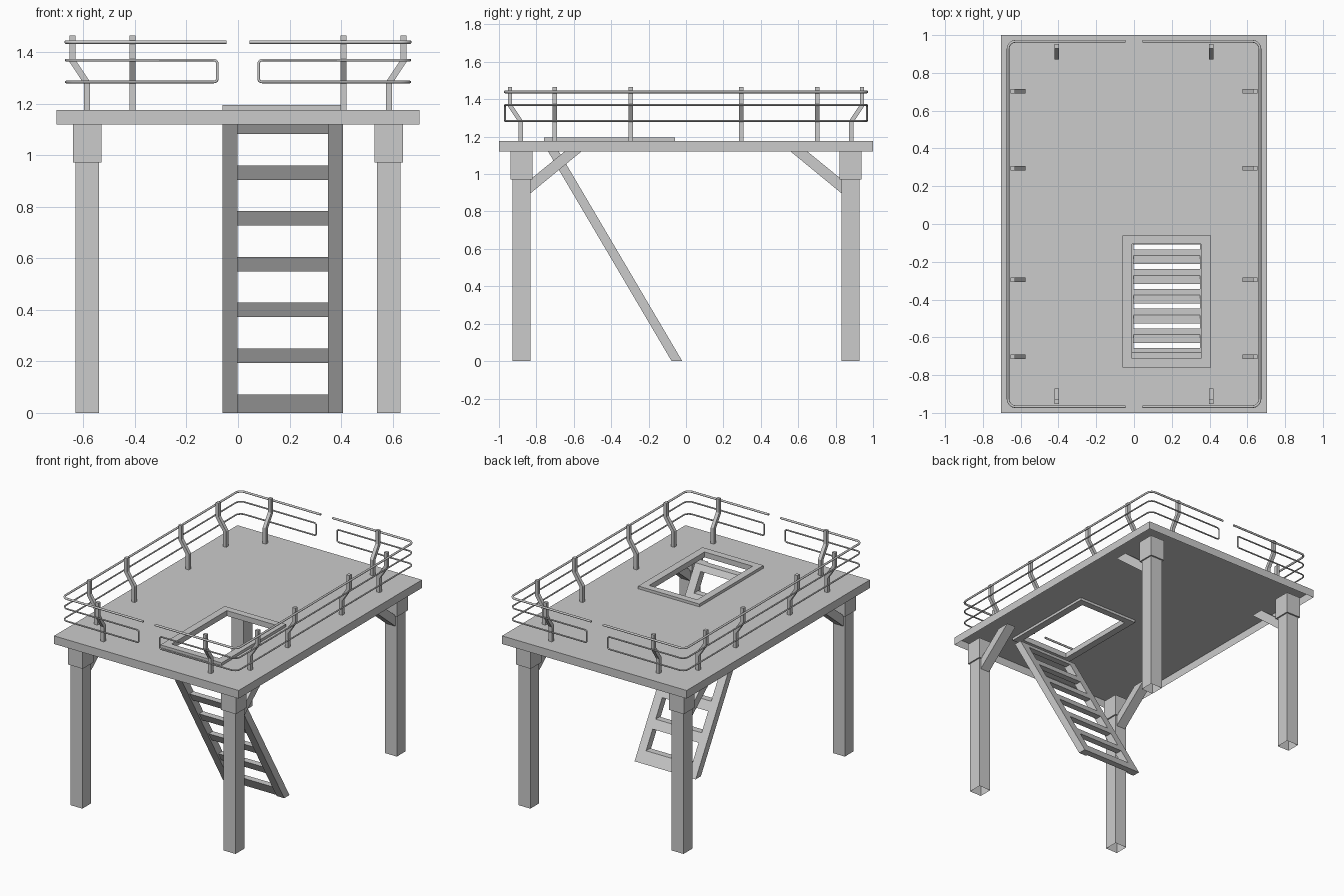
import bpy, bmesh, math
from mathutils import Vector

if "Cube" in bpy.data.objects:
    bpy.data.objects.remove(bpy.data.objects["Cube"])


def add_mesh(name, verts, faces):
    bm = bmesh.new()
    vs = [bm.verts.new(v) for v in verts]
    for f in faces:
        bm.faces.new([vs[i] for i in f])
    bmesh.ops.recalc_face_normals(bm, faces=bm.faces)
    me = bpy.data.meshes.new(name)
    bm.to_mesh(me)
    bm.free()
    ob = bpy.data.objects.new(name, me)
    bpy.context.collection.objects.link(ob)
    return ob


def prism(name, profile, lo, hi, place, cap_start=True):
    """Extrude a 2D profile from lo to hi; place(u, v, w) gives the 3D point."""
    n = len(profile)
    verts = [place(u, v, w) for w in (lo, hi) for u, v in profile]
    faces = [(i, (i + 1) % n, n + (i + 1) % n, n + i) for i in range(n)]
    faces.append(tuple(range(n, 2 * n)))
    if cap_start:
        faces.append(tuple(range(n)))
    return add_mesh(name, verts, faces)


def rect(x0, x1, y0, y1):
    return [(x0, y0), (x1, y0), (x1, y1), (x0, y1)]


def ring(name, outer, inner, z0, z1, shell=False):
    """Slab with a rectangular opening; a shell has only its top and outer walls."""
    verts = [(x, y, z) for z in (z0, z1) for loop in (outer, inner) for x, y in loop]
    faces = []
    for i in range(4):
        j = (i + 1) % 4
        faces += [(8 + i, 8 + j, 12 + j, 12 + i), (i, j, 8 + j, 8 + i)]
        if not shell:
            faces += [(i, j, 4 + j, 4 + i), (4 + i, 4 + j, 12 + j, 12 + i)]
    ob = add_mesh(name, verts, faces)
    if shell:   # drop the unused lower loop of the opening
        bm = bmesh.new()
        bm.from_mesh(ob.data)
        bmesh.ops.delete(bm, geom=[v for v in bm.verts if not v.link_faces], context='VERTS')
        bm.to_mesh(ob.data)
        bm.free()
    return ob


def rounded(points, radii, closed):
    """Replace the right-angle corners of a path by arcs."""
    pts = [Vector(p) for p in points]
    out = []
    for i, p in enumerate(pts):
        if not closed and i in (0, len(pts) - 1):
            out.append(p)
            continue
        r = radii[i]
        a = (pts[i - 1] - p).normalized() * r
        b = (pts[(i + 1) % len(pts)] - p).normalized() * r
        for k in range(6):
            t = math.pi / 2 * k / 5
            out.append(p + a + b - b * math.cos(t) - a * math.sin(t))
    return out


def tube(name, pts, closed, radius):
    cu = bpy.data.curves.new(name, 'CURVE')
    cu.dimensions = '3D'
    cu.bevel_depth = radius
    cu.bevel_resolution = 4
    cu.use_fill_caps = True
    sp = cu.splines.new('POLY')
    sp.points.add(len(pts) - 1)
    for q, p in zip(sp.points, pts):
        q.co = (*p, 1)
    sp.use_cyclic_u = closed
    ob = bpy.data.objects.new(name, cu)
    bpy.context.collection.objects.link(ob)
    bpy.ops.object.select_all(action='DESELECT')
    ob.select_set(True)
    bpy.context.view_layer.objects.active = ob
    bpy.ops.object.convert(target='MESH')
    bpy.ops.object.shade_smooth_by_angle(angle=math.radians(40))


flat = lambda u, v, w: (u, v, w)
side = lambda u, v, w: (w, u, v)   # profile in y-z, extruded along x

# platform (open underneath) and hatch frame
hatch = rect(-0.01, 0.356, -0.711, -0.107)
ring("platform", rect(-0.705, 0.705, -1, 1), hatch, 1.12, 1.176, shell=True)
ring("hatch_frame", rect(-0.06, 0.407, -0.76, -0.06), hatch, 1.158, 1.195)

# legs (open at the foot), leg collars and diagonal braces
for sx in (-1, 1):
    for sy in (-1, 1):
        x, y = sx * 0.585, sy * 0.88
        prism("leg", rect(x - 0.046, x + 0.046, y - 0.048, y + 0.048), 0, 1.0, flat, False)
        prism("leg_collar", rect(x - 0.056, x + 0.056, y - 0.059, y + 0.059), 0.972, 1.12, flat)
        brace = [(0.834, 0.895), (0.56, 1.12), (0.65, 1.12), (0.834, 0.97)]
        prism("leg_brace", [(sy * u, v) for u, v in brace], x - 0.035, x + 0.035, side)


# sloping ladder: stiles and rungs follow the same slant
def slant(z0, z1, depth):
    f = lambda z: -0.02 - 0.66 * z / 1.12
    return [(f(z0), z0), (f(z1), z1), (f(z1) - depth, z1), (f(z0) - depth, z0)]


for x0, x1 in ((-0.06, -0.002), (0.349, 0.407)):
    prism("ladder_stile", slant(0, 1.12, 0.057), x0, x1, side)
rungs = [(0, 0.072)] + [(0.194 + 0.1775 * i, 0.25 + 0.1775 * i) for i in range(5)] + [(1.082, 1.12)]
for z0, z1 in rungs:
    prism("ladder_rung", slant(z0, z1, 0.045), -0.002, 0.349, side)

# cranked railing posts, d is the distance moved outwards from the foot
crank = [(0, 1.176), (0, 1.285), (0.057, 1.37), (0.057, 1.465),
         (0.08, 1.465), (0.08, 1.362), (0.024, 1.277), (0.024, 1.176)]
for s in (-1, 1):
    for y in (-0.703, -0.295, 0.295, 0.703):
        prism("side_post", crank, y - 0.012, y + 0.012,
              lambda d, z, w: (s * (0.574 + d), w, z))
    for x in (-0.41, 0.41):
        prism("end_post", crank, x - 0.012, x + 0.012,
              lambda d, z, w: (w, s * (0.872 + d), z))

# handrails: one open top rail and one closed double rail on each side
X, Y, R, r = 0.667, 0.967, 0.04, 0.014
for s in (-1, 1):
    top = [(s * 0.045, -Y, 1.439), (s * X, -Y, 1.439), (s * X, Y, 1.439), (s * 0.045, Y, 1.439)]
    tube("top_rail", rounded(top, [R] * 4, False), False, 0.007)
    half = [(0.08, -Y), (X, -Y), (X, Y), (0.08, Y)]
    loop = [(s * x, y, 1.284) for x, y in half] + [(s * x, y, 1.369) for x, y in half[::-1]]
    tube("middle_rail", rounded(loop, [r, R, R, r] * 2, True), True, 0.005)
